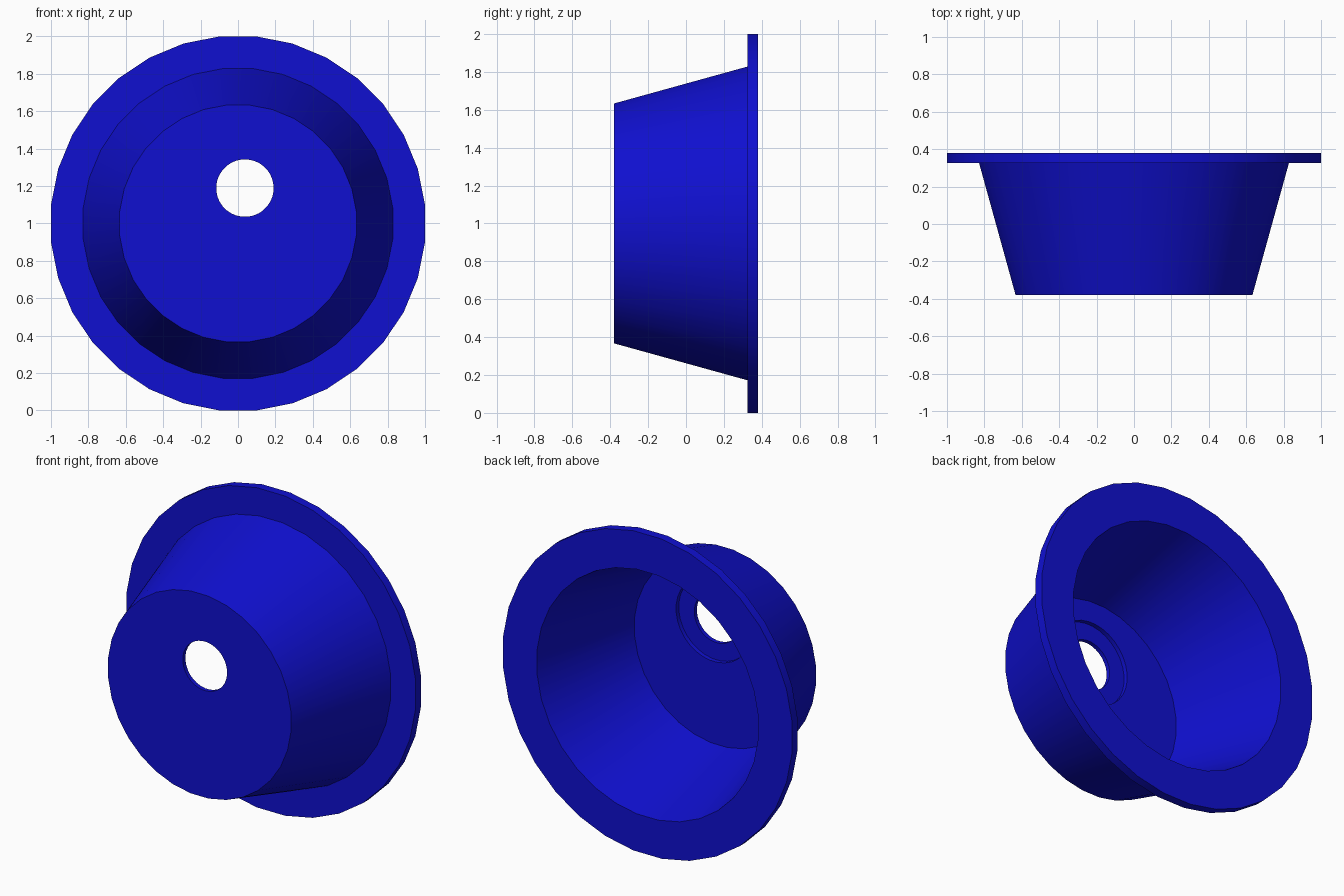
import bpy
import bmesh
import math

cube = bpy.data.objects.get("Cube")
if cube:
    bpy.data.objects.remove(cube, do_unlink=True)

# Single enamel colour
blue = bpy.data.materials.new("deep blue")
blue.use_nodes = True
blue.diffuse_color = (0.005, 0.005, 0.63, 1)
blue.node_tree.nodes["Principled BSDF"].inputs["Base Color"].default_value = blue.diffuse_color


def lathe(name, profile, sides, cx=0.0, cz=1.0):
    """Revolve (y, radius) points about a y-direction axis and cap both ends."""
    bm = bmesh.new()
    k = 1 / math.cos(math.pi / sides)      # flat sides touch the given radius
    rings = []
    for y, r in profile:
        ring = []
        for i in range(sides):
            a = 2 * math.pi * (i + 0.5) / sides
            ring.append(bm.verts.new((cx + r * k * math.cos(a), y, cz + r * k * math.sin(a))))
        rings.append(ring)
    for lower, upper in zip(rings, rings[1:]):
        for i in range(sides):
            j = (i + 1) % sides
            bm.faces.new((lower[i], lower[j], upper[j], upper[i]))
    bm.faces.new(rings[0])
    bm.faces.new(rings[-1])
    bmesh.ops.recalc_face_normals(bm, faces=bm.faces)
    mesh = bpy.data.meshes.new(name)
    bm.to_mesh(mesh)
    bm.free()
    mesh.materials.append(blue)
    ob = bpy.data.objects.new(name, mesh)
    bpy.context.collection.objects.link(ob)
    return ob


# Tapered bowl with flat rim, hollow and open to the back
bowl = lathe("sink_bowl", [(-0.38, 0.633), (0.325, 0.828), (0.325, 1.0), (0.38, 1.0),
                           (0.38, 0.765), (-0.327, 0.585)], 32)

# Off-centre drain: shallow recess in the floor, then a through hole
drain = dict(sides=32, cx=0.037, cz=1.189)
cutters = [lathe("drain_recess_cutter", [(-0.354, 0.26), (-0.2, 0.26)], **drain),
           lathe("drain_hole_cutter", [(-0.5, 0.153), (-0.2, 0.153)], **drain)]

bpy.ops.object.select_all(action="DESELECT")
bowl.select_set(True)
bpy.context.view_layer.objects.active = bowl
for cutter in cutters:
    cutter.hide_render = True
    cut = bowl.modifiers.new(cutter.name, "BOOLEAN")
    cut.operation = "DIFFERENCE"
    cut.solver = "EXACT"
    cut.object = cutter
    bpy.ops.object.modifier_apply(modifier=cut.name)
    bpy.data.objects.remove(cutter, do_unlink=True)

bpy.ops.object.shade_smooth_by_angle(angle=math.radians(30))
